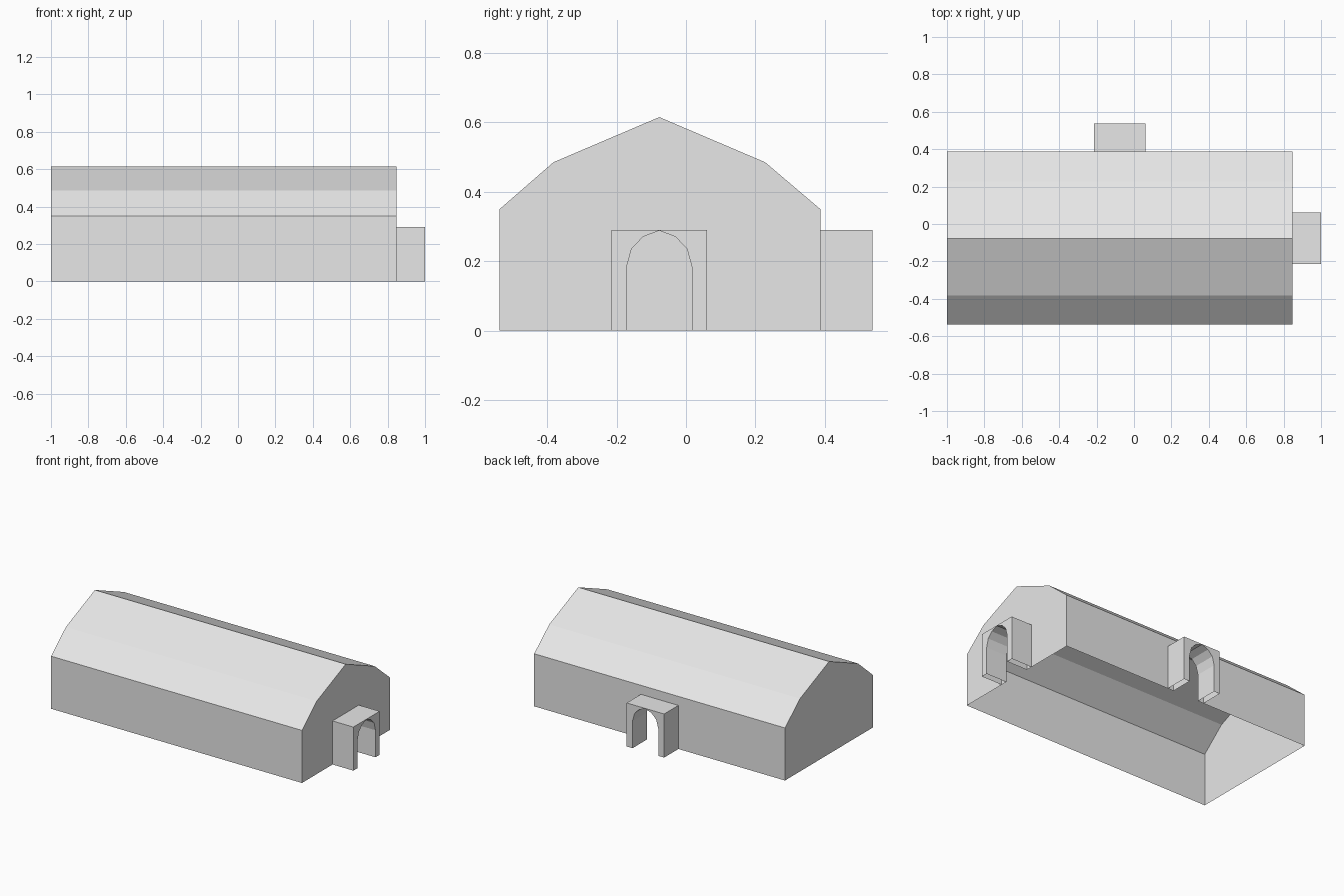
import bpy
import bmesh

if "Cube" in bpy.data.objects:
    bpy.data.objects.remove(bpy.data.objects["Cube"])

stone = bpy.data.materials.new("light_grey")
stone.diffuse_color = (0.8, 0.8, 0.8, 1)
stone.use_nodes = True
stone.node_tree.nodes["Principled BSDF"].inputs["Base Color"].default_value = stone.diffuse_color

X0, X1 = -1.0, 0.847        # hall ends
Y0, Y1 = -0.537, 0.387      # hall sides
MID = -0.077                # centre line of ridge and both doorways
EAVE = 0.35
HALF, TALL, DEEP = 0.138, 0.29, 0.153   # porch size

# Doorway outline from one foot to the other: (offset along wall, height)
half_arch = [(-0.095, 0), (-0.095, 0.18), (-0.08, 0.235), (-0.047, 0.27)]
arch = half_arch + [(0, 0.288)] + [(-u, z) for u, z in reversed(half_arch)]
arch = [(MID + u, z) for u, z in arch]


def build(name, faces):
    """Make a flat-faced object from a list of polygons, sharing corners."""
    bm = bmesh.new()
    for pts in faces:
        bm.faces.new([bm.verts.new(p) for p in pts])
    bmesh.ops.remove_doubles(bm, verts=bm.verts, dist=0.0005)
    bmesh.ops.recalc_face_normals(bm, faces=bm.faces)
    mesh = bpy.data.meshes.new(name)
    bm.to_mesh(mesh)
    bm.free()
    mesh.materials.append(stone)
    obj = bpy.data.objects.new(name, mesh)
    bpy.context.collection.objects.link(obj)
    return obj


# Hall: open-bottomed shell with a two-pitch roof and two arched doorways
roof = [(Y1, EAVE), (0.228, 0.485), (MID, 0.615), (-0.382, 0.485), (Y0, EAVE)]
outline = roof + [(Y0, 0)]
hall = [[(X0, a, z), (X1, a, z), (X1, b, w), (X0, b, w)]
        for (a, z), (b, w) in zip(outline, outline[1:])]
hall.append([(X0, y, z) for y, z in [(Y1, 0)] + outline])
hall.append([(X1, y, z) for y, z in [(Y0, 0)] + arch + [(Y1, 0)] + roof])
hall.append([(x, Y1, z) for x, z in
             [(X0, 0)] + arch + [(X1, 0), (X1, EAVE), (X0, EAVE)]])
build("hall", hall)


# Porches: box with an arched passage through it
def porch(name, place):
    a, b = MID - HALF, MID + HALF
    shell = [(a, 0), (a, TALL), (b, TALL), (b, 0)]
    faces = [[place(u, DEEP, z) for u, z in arch + shell[::-1]]]
    for line in (shell, arch):
        for (u, z), (v, w) in zip(line, line[1:]):
            faces.append([place(u, 0, z), place(v, 0, w),
                          place(v, DEEP, w), place(u, DEEP, z)])
    build(name, faces)


porch("end_porch", lambda u, d, z: (X1 + d, u, z))
porch("side_porch", lambda u, d, z: (u, Y1 + d * 0.98, z))
